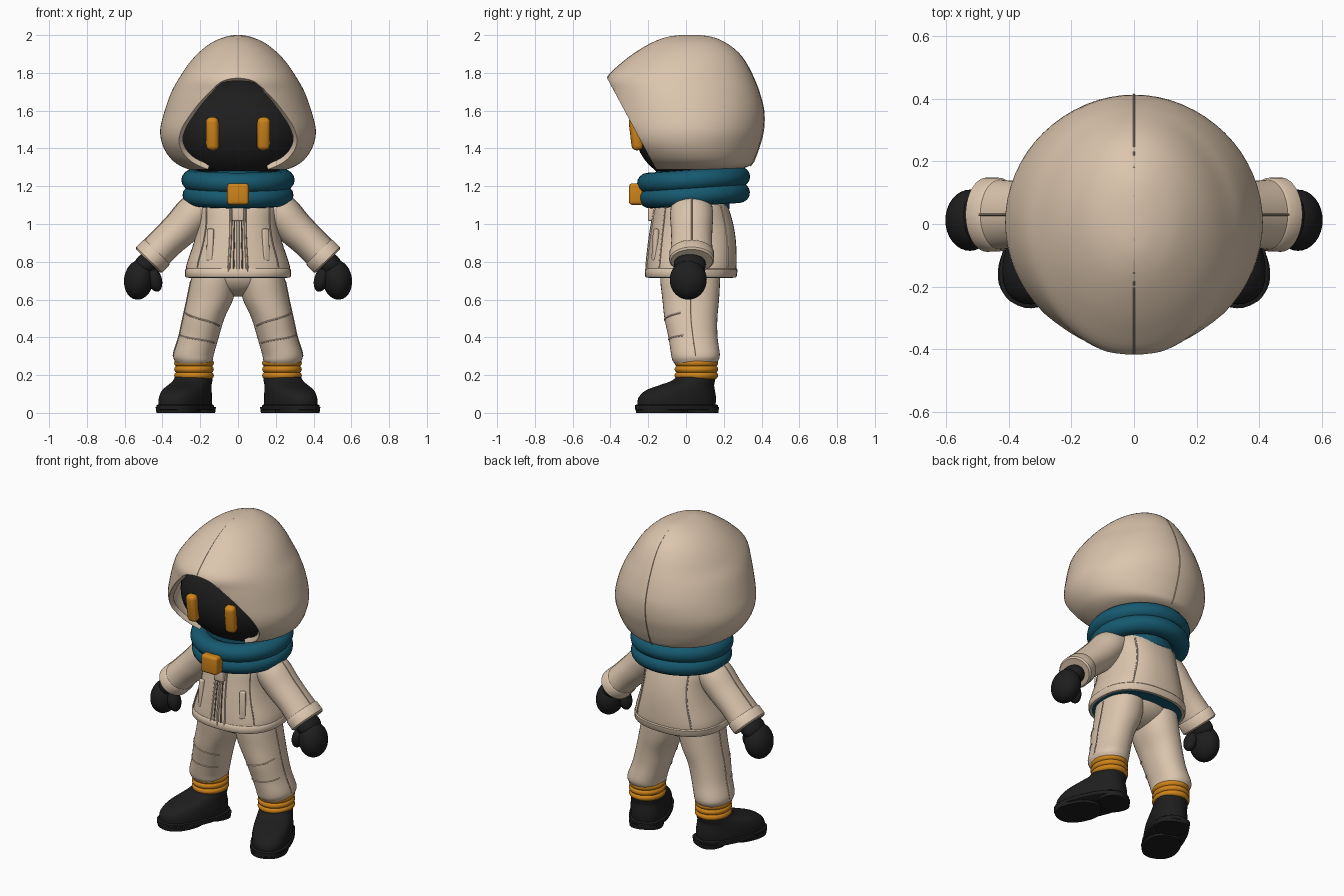
import bpy, bmesh
from math import sin, cos, pi, radians, atan2, copysign
from mathutils import Matrix, Vector

if "Cube" in bpy.data.objects:
    bpy.data.objects.remove(bpy.data.objects["Cube"])


def material(name, rgb):
    m = bpy.data.materials.new(name)
    m.use_nodes = True
    m.diffuse_color = (*rgb, 1)
    bsdf = m.node_tree.nodes["Principled BSDF"]
    bsdf.inputs["Base Color"].default_value = (*rgb, 1)
    bsdf.inputs["Roughness"].default_value = 0.8
    return m


CLOTH = material("beige cloth", (0.71, 0.56, 0.42))
SEAM = material("seam tan", (0.5, 0.39, 0.29))
BLACK = material("soft black", (0.013, 0.013, 0.013))
ORANGE = material("orange", (0.62, 0.23, 0.01))
TEAL = material("teal", (0.008, 0.1, 0.16))
ZIP = material("zip brown", (0.16, 0.12, 0.09))


def finish(ob, mat, mirror):
    """Give an object its colour, shading and optional mirrored twin."""
    ob.data.materials.clear()
    ob.data.materials.append(mat)
    bpy.ops.object.select_all(action="DESELECT")
    ob.select_set(True)
    bpy.context.view_layer.objects.active = ob
    bpy.ops.object.shade_smooth_by_angle(angle=radians(45))
    if mirror:
        ob.modifiers.new("mirror", "MIRROR").use_mirror_merge = False
    return ob


def from_bmesh(name, bm, mat, mirror=False):
    bmesh.ops.recalc_face_normals(bm, faces=bm.faces)
    me = bpy.data.meshes.new(name)
    bm.to_mesh(me)
    bm.free()
    ob = bpy.data.objects.new(name, me)
    bpy.context.collection.objects.link(ob)
    return finish(ob, mat, mirror)


def smooth(secs, steps):
    """Catmull-Rom blend between cross-sections."""
    out = []
    for i in range(len(secs) - 1):
        p0, p1, p2, p3 = (secs[max(0, min(j, len(secs) - 1))] for j in range(i - 1, i + 3))
        for k in range(steps):
            t = k / steps
            out.append([b + 0.5 * t * (c - a + t * (2 * a - 5 * b + 4 * c - d + t * (3 * (b - c) + d - a)))
                        for a, b, c, d in zip(p0, p1, p2, p3)])
    return out + [list(secs[-1])]


def rim_point(sec, a, e):
    z, cx, cy, rx, ry = sec
    c, s = cos(a), sin(a)
    return Vector((cx + rx * copysign(abs(c) ** (2 / e), c),
                   cy + ry * copysign(abs(s) ** (2 / e), s), z))


def loft_bmesh(secs, e=2, steps=4, n=40, matrix=None):
    """Skin of superellipse sections, each (z, centre x, centre y, radius x, radius y)."""
    bm = bmesh.new()
    rings = [[bm.verts.new(rim_point(s, 2 * pi * i / n, e)) for i in range(n)]
             for s in smooth(secs, steps)]
    for r, q in zip(rings, rings[1:]):
        for i in range(n):
            j = (i + 1) % n
            bm.faces.new((r[i], r[j], q[j], q[i]))
    bm.faces.new(rings[0][::-1])
    bm.faces.new(rings[-1])
    if matrix:
        bm.transform(matrix)
    return bm


def loft(name, secs, mat, mirror=False, **kw):
    return from_bmesh(name, loft_bmesh(secs, **kw), mat, mirror)


def on_surface(secs, z, degrees, e=2):
    """Point on a lofted skin at a height and angle (-90 is the front)."""
    rows = smooth(secs, 4)
    for p, q in zip(rows, rows[1:]):
        if z <= q[0]:
            break
    t = max(0, min(1, (z - p[0]) / (q[0] - p[0])))
    return rim_point([a + (b - a) * t for a, b in zip(p, q)], radians(degrees), e)


def ball(name, centre, radii, mat, mirror=False, tilt=0):
    bm = bmesh.new()
    bmesh.ops.create_uvsphere(bm, u_segments=32, v_segments=20, radius=1)
    bm.transform(Matrix.Translation(centre) @ Matrix.Rotation(tilt, 4, "Y") @ Matrix.Diagonal((*radii, 1)))
    return from_bmesh(name, bm, mat, mirror)


def block(name, centre, half, mat, bevel, mirror=False, tilt=0, turn=0):
    bm = bmesh.new()
    bmesh.ops.create_cube(bm, size=2)
    bm.transform(Matrix.Diagonal((*half, 1)))
    bmesh.ops.bevel(bm, geom=bm.edges[:], offset=bevel, segments=4, profile=0.5, affect="EDGES")
    bm.transform(Matrix.Translation(centre) @ Matrix.Rotation(turn, 4, "Z") @ Matrix.Rotation(tilt, 4, "X"))
    return from_bmesh(name, bm, mat, mirror)


def ring(name, centre, major, minor, stretch, mat, mirror=False, tilt=0):
    bpy.ops.mesh.primitive_torus_add(major_segments=48, minor_segments=16, major_radius=major,
                                     minor_radius=minor, location=centre, rotation=(tilt, 0, 0))
    ob = bpy.context.object
    ob.name = name
    ob.scale = stretch
    bpy.ops.object.transform_apply(location=True, rotation=True, scale=True)
    return finish(ob, mat, mirror)


def tube(name, points, radius, mat, mirror=False):
    cu = bpy.data.curves.new(name, "CURVE")
    cu.dimensions = "3D"
    cu.bevel_depth = radius
    cu.bevel_resolution = 1
    sp = cu.splines.new("POLY")
    sp.points.add(len(points) - 1)
    for p, co in zip(sp.points, points):
        p.co = (*co, 1)
    ob = bpy.data.objects.new(name, cu)
    bpy.context.collection.objects.link(ob)
    bpy.ops.object.select_all(action="DESELECT")
    ob.select_set(True)
    bpy.context.view_layer.objects.active = ob
    bpy.ops.object.convert(target="MESH")
    return finish(bpy.context.object, mat, mirror)


def span(a, b, n=16):
    return [a + (b - a) * i / n for i in range(n + 1)]


# Hood: rounded shell sliced open by a slanted plane
HOOD = [(1.285, 0, .035, .25, .235), (1.31, 0, .045, .31, .295), (1.35, 0, .03, .36, .335),
        (1.42, 0, .01, .4, .38), (1.5, 0, .005, .412, .405), (1.6, 0, 0, .388, .412),
        (1.7, 0, -.015, .352, .402), (1.775, 0, -.03, .31, .388), (1.85, 0, -.012, .26, .332),
        (1.91, 0, .005, .205, .27), (1.96, 0, .015, .14, .195), (1.99, 0, .02, .07, .12),
        (2, 0, .02, .02, .05)]
bm = loft_bmesh(HOOD, n=64)
bmesh.ops.bisect_plane(bm, geom=bm.verts[:] + bm.edges[:] + bm.faces[:], plane_co=(0, -.42, 1.775),
                       plane_no=(0, -.485, -.26), clear_outer=True)
bmesh.ops.delete(bm, geom=[f for f in bm.faces if f.calc_center_median().z < 1.288], context="FACES")
bmesh.ops.remove_doubles(bm, verts=bm.verts[:], dist=.005)
hood = from_bmesh("hood", bm, CLOTH)
shell = hood.modifiers.new("thickness", "SOLIDIFY")
shell.thickness, shell.offset = .03, -1
rim = hood.modifiers.new("soft rim", "BEVEL")
rim.width, rim.segments, rim.limit_method, rim.angle_limit = .01, 3, "ANGLE", radians(50)
seam = [on_surface(HOOD, z, -90) for z in span(1.78, 1.998)]
seam += [on_surface(HOOD, z, 90) for z in span(1.998, 1.31, 30)]
tube("hood_seam", [p - Vector((0, 0, .003)) for p in seam], .004, SEAM)

# Face and eyes
ball("face", (0, 0, 1.5), (.36, .272, .27), BLACK)
block("eye", (.135, -.265, 1.478), (.034, .03, .088), ORANGE, .026, True, tilt=.12, turn=.15)

# Scarf with clasp
loft("neck", [(1.08, 0, .04, .2, .19), (1.3, 0, .04, .22, .2)], TEAL)
ring("scarf_upper", (0, .04, 1.233), .242, .058, (1, 1, .95), TEAL, tilt=.07)
ring("scarf_lower", (0, .045, 1.152), .236, .058, (1, 1, .95), TEAL, tilt=.06)
block("scarf_clasp", (0, -.262, 1.158), (.057, .04, .057), ORANGE, .018)

# Jacket with hem, lining, zip and pockets
JACKET = [(.722, 0, .025, .272, .234), (.78, 0, .03, .274, .238), (.9, 0, .035, .235, .23),
          (1, 0, .035, .215, .215), (1.1, 0, .03, .21, .19), (1.18, 0, .03, .16, .15)]
loft("jacket", JACKET, CLOTH, e=2.4)
loft("jacket_hem", [(.718, 0, .026, .276, .238), (.724, 0, .026, .281, .243), (.758, 0, .029, .281, .244),
                    (.764, 0, .029, .275, .239)], CLOTH, e=2.4, steps=1)
loft("jacket_lining", [(.714, 0, .026, .262, .224), (.73, 0, .026, .262, .224)], TEAL, e=2.4, steps=1)
for name, angle, radius, mat, z0, z1 in (("placket_edge", -83, .007, CLOTH, .72, 1.1),
                                         ("zip_edge", -87, .004, ZIP, .72, 1.1),
                                         ("armhole_seam", -42, .004, SEAM, .77, 1.1),
                                         ("back_seam", 50, .004, CLOTH, .77, 1.1)):
    tube(name, [on_surface(JACKET, z, angle, 2.4) for z in span(z0, z1)], radius, mat, True)
tube("zip", [on_surface(JACKET, z, -90, 2.4) for z in span(.72, 1.1)], .008, CLOTH)
block("zip_flap", (0, -.18, 1.055), (.032, .022, .04), CLOTH, .01)
block("pocket_welt", on_surface(JACKET, .89, -56, 2.4), (.018, .012, .085), CLOTH, .008, True,
      tilt=-.06, turn=.45)

# Sleeves run along a slanted axis down to the cuffs
SHOULDER, CUFF = Vector((.2, .03, 1.085)), Vector((.475, .03, .805))
d = CUFF - SHOULDER
arm = Matrix.Translation(SHOULDER) @ Matrix.Rotation(atan2(d.x, d.z), 4, "Y")
SLEEVE = [(-.08, .03, 0, .05, .06), (-.04, .01, 0, .085, .1), (.04, 0, 0, .1, .114), (.15, .004, 0, .096, .11),
          (.25, 0, 0, .09, .108), (.34, 0, 0, .09, .113)]
loft("sleeve", SLEEVE, CLOTH, True, matrix=arm)
loft("cuff", [(.325, 0, 0, .09, .112), (.332, 0, 0, .096, .118), (.385, 0, 0, .097, .119),
              (.394, 0, 0, .088, .11)], CLOTH, True, steps=1, matrix=arm)
tube("sleeve_seam", [arm @ on_surface(SLEEVE, z, 180) for z in span(.02, .33)], .004, SEAM, True)

# Mittens
ball("mitten", (.525, .012, .705), (.078, .098, .106), BLACK, True, tilt=-.15)
ball("wrist", (.485, .02, .785), (.075, .085, .06), BLACK, True, tilt=.75)
ball("thumb", (.44, -.015, .705), (.037, .045, .065), BLACK, True, tilt=.25)

# Trousers
ball("trouser_seat", (0, .025, .74), (.225, .16, .125), CLOTH)
LEG = [(.25, .235, .052, .085, .1), (.275, .235, .05, .1, .12), (.31, .235, .05, .107, .129),
       (.4, .208, .037, .106, .13), (.5, .182, .026, .11, .14), (.6, .148, .025, .122, .15),
       (.7, .128, .022, .122, .158), (.76, .12, .022, .115, .155)]
loft("trouser_leg", LEG, CLOTH, True, e=2.2)
tube("leg_side_seam", [on_surface(LEG, z, 0, 2.2) for z in span(.3, .7)], .004, SEAM, True)
for name, z, rise in (("knee_seam_lower", .37, .04), ("knee_seam_upper", .46, .07)):
    tube(name, [on_surface(LEG, z + rise * (a + 150) / 130, a, 2.2) for a in span(-150, -20)],
         .004, CLOTH, True)

# Ankle bands
for i, z in enumerate((.264, .231, .198)):
    ring("ankle_band_%d" % (i + 1), (.233, .055, z), .084, .021, (1, 1.1, .95), ORANGE, True)

# Boots, toes turned outward
foot = Matrix.Translation((.233, .055, 0)) @ Matrix.Rotation(radians(24), 4, "Z")
loft("boot", [(.02, 0, -.115, .108, .212), (.05, 0, -.115, .112, .218), (.085, 0, -.11, .112, .214),
              (.12, 0, -.092, .108, .19), (.147, 0, -.055, .102, .148), (.17, 0, -.018, .098, .115),
              (.2, 0, 0, .092, .1), (.25, 0, 0, .08, .09)], BLACK, True, e=2.3, matrix=foot)
loft("boot_welt", [(.014, 0, -.115, .114, .224), (.018, 0, -.115, .119, .23), (.04, 0, -.115, .119, .23),
                   (.045, 0, -.115, .112, .222)], BLACK, True, e=2.4, steps=1, matrix=foot)
loft("boot_front_sole", [(0, 0, -.2, .108, .138), (.03, 0, -.2, .112, .142)], BLACK, True, e=2.3,
     steps=1, matrix=foot)
loft("boot_heel", [(0, 0, .03, .098, .08), (.03, 0, .03, .102, .084)], BLACK, True, e=2.6,
     steps=1, matrix=foot)
